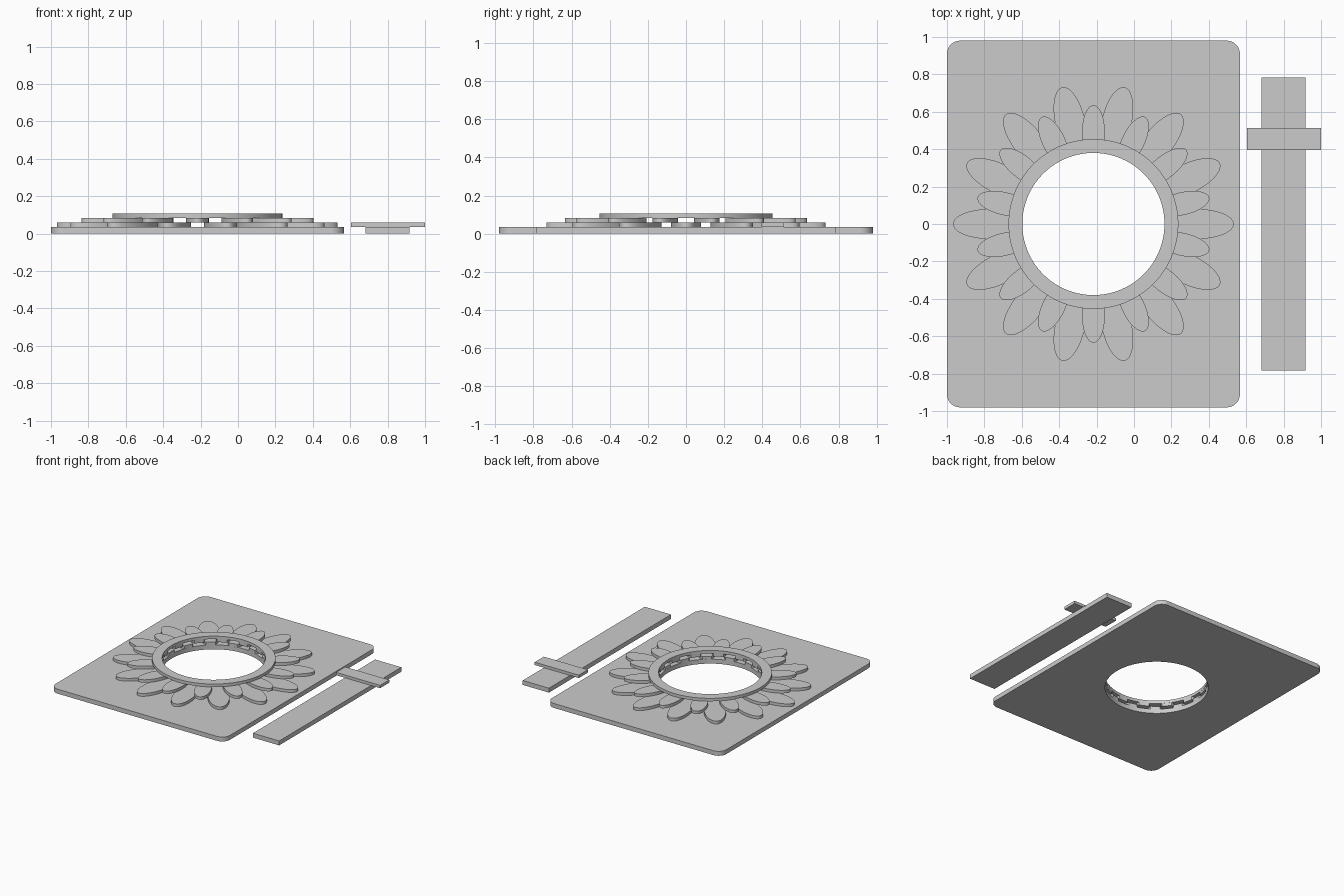
import bpy, bmesh
from math import sin, cos, pi, tau, hypot, radians

cube = bpy.data.objects.get("Cube")
if cube:
    bpy.data.objects.remove(cube, do_unlink=True)

gray = bpy.data.materials.new("plain gray")
gray.use_nodes = True
color = (0.6, 0.6, 0.6, 1)
gray.diffuse_color = color
gray.node_tree.nodes["Principled BSDF"].inputs["Base Color"].default_value = color

CX = -0.217          # flower centre
HOLE, RIM = 0.38, 0.454
N = 96               # points round the circles
LAYERS = [0, 0.036, 0.059, 0.083, 0.107]


def slab(name, shapes, layer, x=0.0):
    """Extrude (outline, hole) pairs between two layer heights."""
    z0, z1 = LAYERS[layer], LAYERS[layer + 1]
    bm = bmesh.new()
    for outline, hole in shapes:
        n = len(outline)
        rings = []
        for loop in (outline, hole):
            if loop:
                rings.append([[bm.verts.new((px, py, z)) for px, py in loop]
                              for z in (z0, z1)])
        for low, high in rings:
            for i in range(n):
                j = (i + 1) % n
                bm.faces.new((low[i], low[j], high[j], high[i]))
        for level in (0, 1):
            if hole:
                a, b = rings[0][level], rings[1][level]
                for i in range(n):
                    j = (i + 1) % n
                    bm.faces.new((a[i], a[j], b[j], b[i]))
            else:
                bm.faces.new(rings[0][level])
    bmesh.ops.recalc_face_normals(bm, faces=bm.faces)
    mesh = bpy.data.meshes.new(name)
    bm.to_mesh(mesh)
    bm.free()
    mesh.materials.append(gray)
    obj = bpy.data.objects.new(name, mesh)
    obj.location.x = x
    bpy.context.collection.objects.link(obj)
    bpy.ops.object.select_all(action='DESELECT')
    obj.select_set(True)
    bpy.context.view_layer.objects.active = obj
    bpy.ops.object.shade_smooth_by_angle(angle=radians(30))


def circle(r):
    return [(r * cos(tau * (i + 0.5) / N), r * sin(tau * (i + 0.5) / N)) for i in range(N)]


def rounded_rect(hx, hy, r):
    points = []
    per = N // 4
    for q, (sx, sy) in enumerate(((1, 1), (-1, 1), (-1, -1), (1, -1))):
        for k in range(per):
            a = pi / 2 * (q + k / (per - 1))
            points.append((sx * (hx - r) + r * cos(a), sy * (hy - r) + r * sin(a)))
    return points


def rect(x0, x1, y0, y1):
    return [(x0, y0), (x1, y0), (x1, y1), (x0, y1)]


def petal(angle, mid, length, width):
    """Ellipse pointing outward, its inner end trimmed to the hole."""
    points = []
    for i in range(64):
        t = tau * (i + 0.5) / 64
        u, v = mid + length * cos(t), width * sin(t)
        s = max(1, HOLE / hypot(u, v))
        u, v = u * s, v * s
        points.append((u * cos(angle) - v * sin(angle), u * sin(angle) + v * cos(angle)))
    return points


def petals(name, layer, offset, *size):
    slab(name, [(petal(tau * (i + offset) / 14, *size), None) for i in range(14)], layer, CX)


# Frame plate, two petal layers and the top ring
slab("base_plate", [(rounded_rect(0.783, 0.98, 0.07), circle(HOLE))], 0, CX)
petals("outer_petals", 1, 0, 0.555, 0.195, 0.08)
petals("inner_petals", 2, 0.5, 0.49, 0.145, 0.061)
slab("top_ring", [(circle(RIM), circle(HOLE))], 3, CX)

# Separate stand strip with its crossbar
slab("stand_strip", [(rect(0.683, 0.918, -0.783, 0.783), None)], 0)
slab("stand_crossbar", [(rect(0.604, 1.0, 0.395, 0.512), None)], 1)
